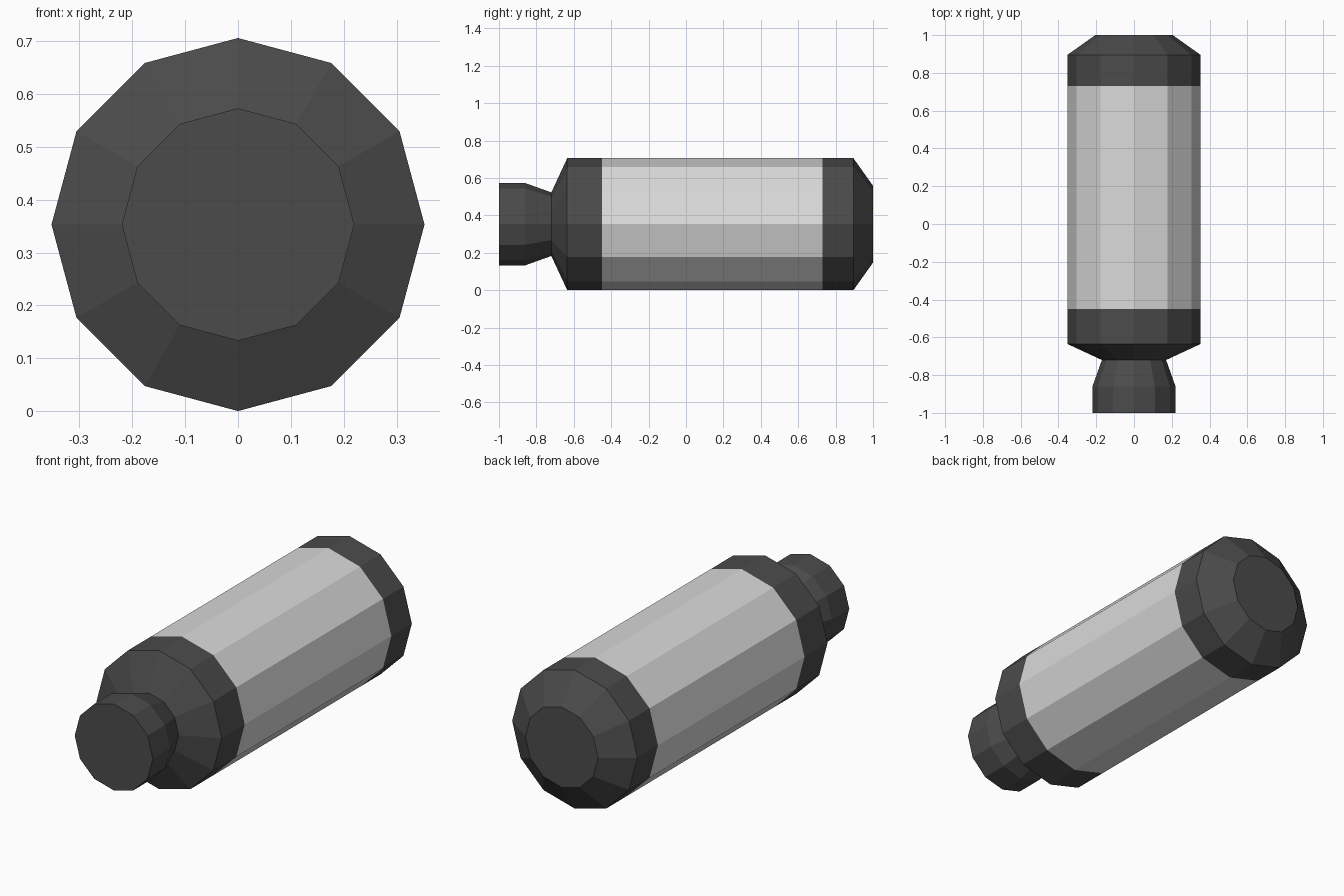
import bpy
import bmesh
from math import cos, sin, tau

SIDES = 12
RADIUS = 0.353
AXIS_Z = 0.353

cube = bpy.data.objects.get("Cube")
if cube:
    bpy.data.objects.remove(cube, do_unlink=True)


def make_material(name, value):
    mat = bpy.data.materials.new(name)
    mat.use_nodes = True
    colour = (value, value, value, 1.0)
    mat.diffuse_color = colour
    mat.node_tree.nodes["Principled BSDF"].inputs["Base Color"].default_value = colour
    return mat


def lathe(name, profile, mat, cap_start=False, cap_end=False):
    """Turn (y, radius) pairs into a faceted body around the long axis."""
    bm = bmesh.new()
    rings = []
    for y, r in profile:
        rings.append([bm.verts.new((r * cos(tau * i / SIDES), y,
                                    AXIS_Z + r * sin(tau * i / SIDES)))
                      for i in range(SIDES)])
    for a, b in zip(rings, rings[1:]):
        for i in range(SIDES):
            j = (i + 1) % SIDES
            bm.faces.new((a[i], b[i], b[j], a[j]))
    if cap_start:
        bm.faces.new(rings[0])
    if cap_end:
        bm.faces.new(list(reversed(rings[-1])))
    bm.normal_update()
    mesh = bpy.data.meshes.new(name)
    bm.to_mesh(mesh)
    bm.free()
    mesh.materials.append(mat)
    obj = bpy.data.objects.new(name, mesh)
    bpy.context.collection.objects.link(obj)
    return obj


dark = make_material("dark grey", 0.07)
light = make_material("light grey", 0.7)

# Front knob with its tapered neck
lathe("front_knob", [(-1.0, 0.22), (-0.86, 0.22), (-0.72, 0.17)], dark, cap_start=True)
# Front shoulder and collar
lathe("front_collar", [(-0.72, 0.17), (-0.635, RADIUS), (-0.45, RADIUS)], dark)
# Pale main barrel
lathe("barrel", [(-0.45, RADIUS), (0.73, RADIUS)], light)
# Rear collar with chamfered end
lathe("rear_cap", [(0.73, RADIUS), (0.895, RADIUS), (1.0, 0.205)], dark, cap_end=True)
